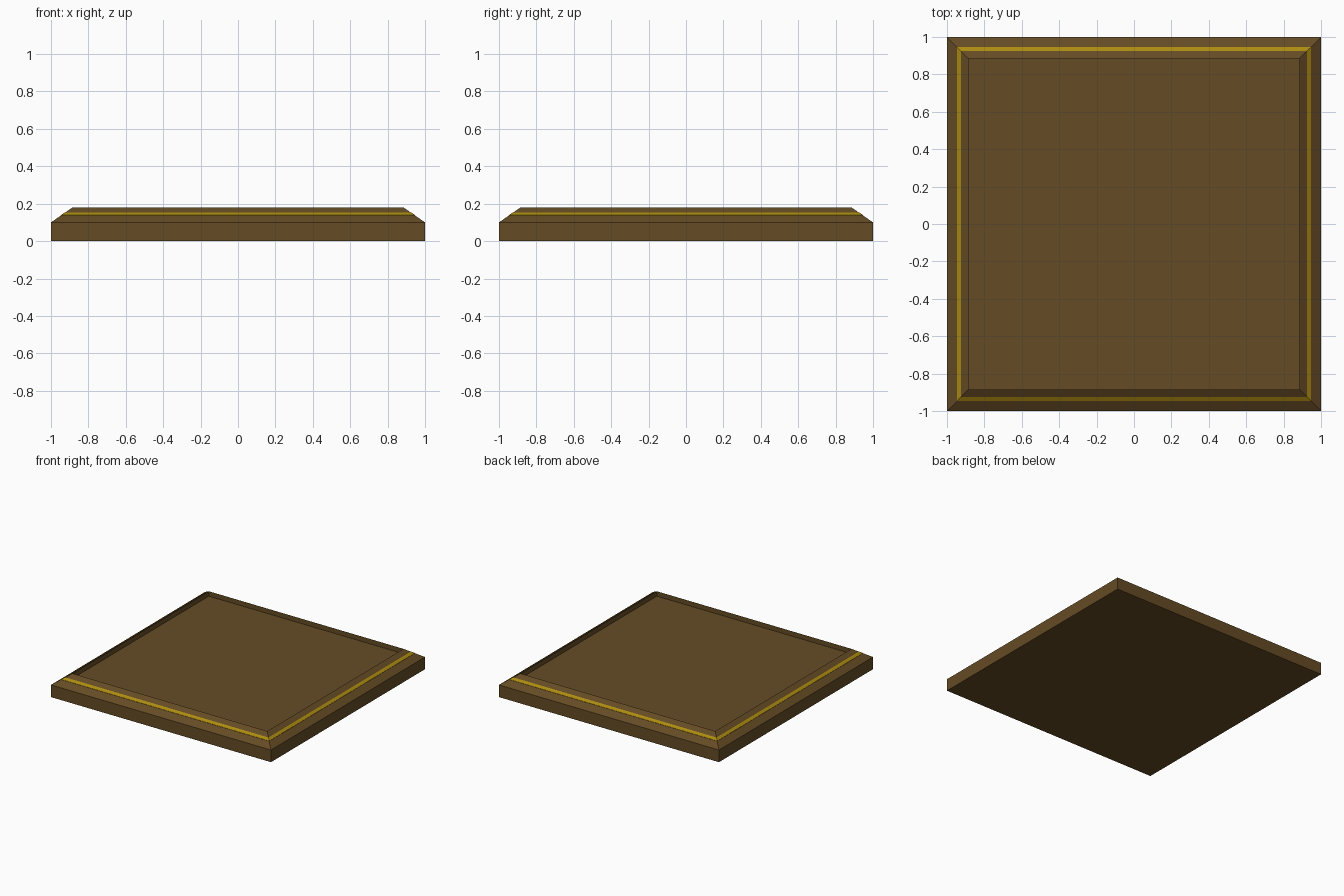
import bpy
import bmesh

cube = bpy.data.objects.get("Cube")
if cube:
    bpy.data.objects.remove(cube, do_unlink=True)


def make_material(name, colour):
    mat = bpy.data.materials.new(name)
    mat.use_nodes = True
    mat.diffuse_color = colour
    bsdf = mat.node_tree.nodes["Principled BSDF"]
    bsdf.inputs["Base Color"].default_value = colour
    bsdf.inputs["Roughness"].default_value = 0.8
    return mat


brown = make_material("dark brown", (0.13, 0.071, 0.018, 1))
gold = make_material("gold", (0.41, 0.26, 0.005, 1))


def square_loft(name, profile, mat, capped=True, closed=False):
    """Join square rings, given as (half width, height), into one solid."""
    bm = bmesh.new()
    rings = [[bm.verts.new((sx * h, sy * h, z))
              for sx, sy in ((-1, -1), (1, -1), (1, 1), (-1, 1))]
             for h, z in profile]
    pairs = list(zip(rings, rings[1:]))
    if closed:
        pairs.append((rings[-1], rings[0]))
    for low, high in pairs:
        for i in range(4):
            j = (i + 1) % 4
            bm.faces.new((low[i], low[j], high[j], high[i]))
    if capped:
        bm.faces.new(rings[0][::-1])
        bm.faces.new(rings[-1])
    bmesh.ops.recalc_face_normals(bm, faces=bm.faces)
    mesh = bpy.data.meshes.new(name)
    bm.to_mesh(mesh)
    bm.free()
    mesh.materials.append(mat)
    obj = bpy.data.objects.new(name, mesh)
    bpy.context.collection.objects.link(obj)
    return obj


EDGE, BASE, RIM, TOP, FLOOR = 1.0, 0.10, 0.885, 0.18, 0.14


def slope_height(half):
    return BASE + (EDGE - half) / (EDGE - RIM) * (TOP - BASE)


# Slab with sloping border and a shallow sunken top
square_loft("tile_body", [(EDGE, 0), (EDGE, BASE), (RIM, TOP), (RIM, FLOOR)], brown)

# Thin gold band lying on the sloping border
outer, inner, lift = 0.946, 0.925, 0.002
square_loft("gold_band",
            [(outer, slope_height(outer) - lift), (outer, slope_height(outer) + lift),
             (inner, slope_height(inner) + lift), (inner, slope_height(inner) - lift)],
            gold, capped=False, closed=True)
